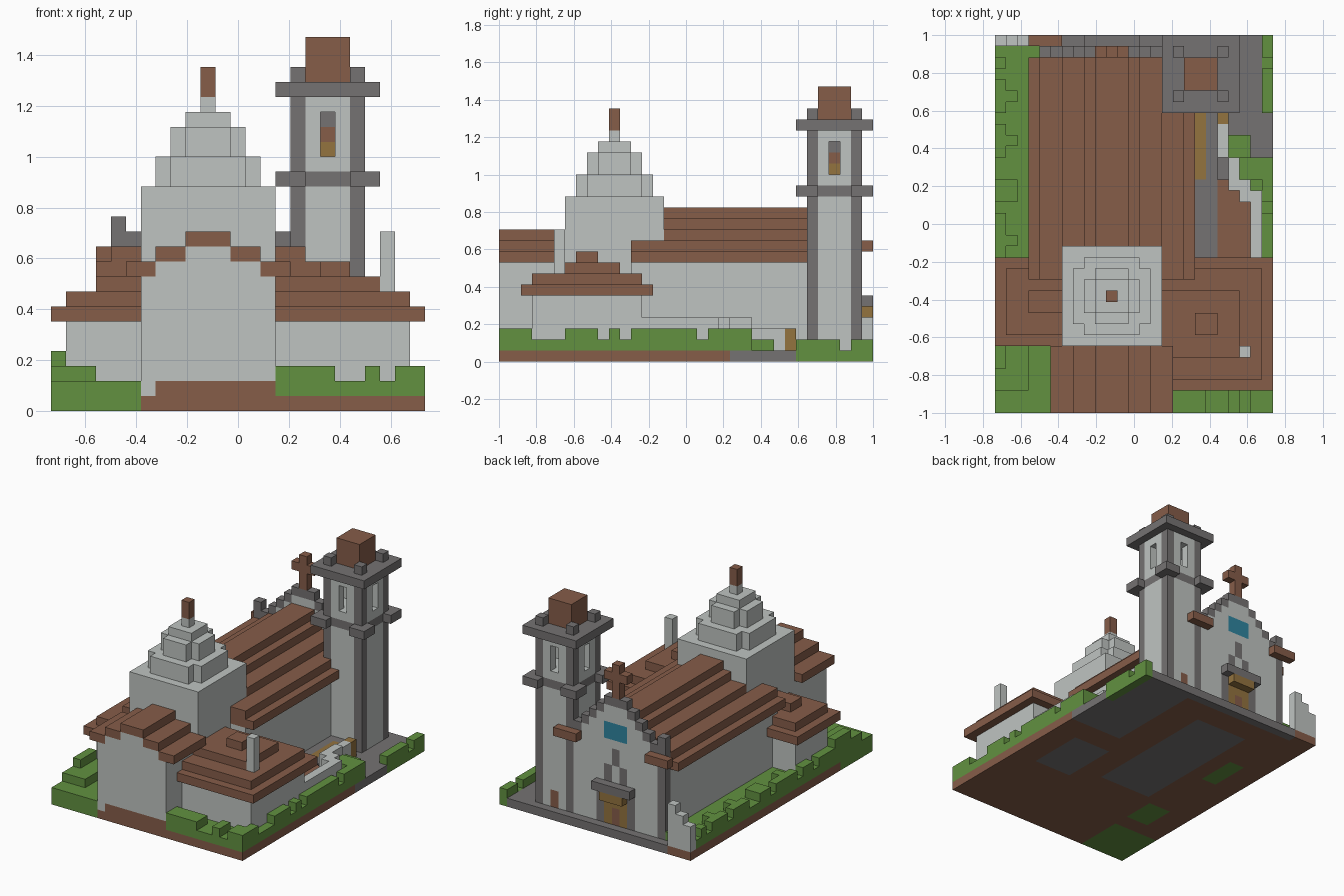
import bpy
import bmesh

cube = bpy.data.objects.get("Cube")
if cube:
    bpy.data.objects.remove(cube, do_unlink=True)

UNIT = 1 / 17                      # block size; the model is 25 x 34 x 25 blocks
COLOURS = {
    "plaster": "BFC4C1", "terracotta": "865D49", "stone": "757272",
    "grass": "629140", "ochre": "93733F", "blue_glass": "2F849F",
}


def linear(v):
    return v / 12.92 if v <= 0.04045 else ((v + 0.055) / 1.055) ** 2.4


def make_material(name, code):
    rgb = [linear(int(code[i:i + 2], 16) / 255) for i in (0, 2, 4)]
    mat = bpy.data.materials.new(name)
    mat.use_nodes = True
    mat.diffuse_color = (*rgb, 1)
    bsdf = mat.node_tree.nodes["Principled BSDF"]
    bsdf.inputs["Base Color"].default_value = (*rgb, 1)
    bsdf.inputs["Roughness"].default_value = 0.9
    return mat


MATS = {n: make_material(n, c) for n, c in COLOURS.items()}
grid = {}                          # block cell -> (part, colour)


def box(part, colour, xs, ys, zs):
    """Fill a block range; later parts replace earlier ones."""
    for x in range(*xs):
        for y in range(*ys):
            for z in range(*zs):
                grid[x, y, z] = (part, colour)


def clear(xs, ys, zs):
    for x in range(*xs):
        for y in range(*ys):
            for z in range(*zs):
                grid.pop((x, y, z), None)


def octagon(part, colour, xs, ys, zs):
    """Square tier with its corner blocks left out."""
    box(part, colour, (xs[0] + 1, xs[1] - 1), ys, zs)
    box(part, colour, xs, (ys[0] + 1, ys[1] - 1), zs)


# Ground slab with floors and lawns
box("ground", "terracotta", (0, 25), (0, 34), (0, 1))
box("ground", "stone", (7, 14), (13, 30), (0, 1))
box("ground", "stone", (17, 22), (11, 18), (0, 1))
box("ground", "stone", (18, 25), (21, 34), (0, 1))
box("ground", "stone", (3, 25), (33, 34), (0, 1))
box("ground", "grass", (0, 6), (0, 6), (0, 1))
box("ground", "grass", (3, 6), (8, 12), (0, 1))
box("ground", "grass", (3, 5), (20, 25), (0, 1))
box("ground", "terracotta", (6, 15), (0, 6), (0, 2))
box("lawn", "grass", (0, 6), (0, 7), (1, 2))
box("lawn", "grass", (0, 4), (6, 33), (1, 2))
box("lawn", "grass", (15, 25), (0, 20), (1, 2))

# Hedges with a notched top
box("hedge", "grass", (0, 3), (2, 7), (2, 3))
box("hedge", "grass", (0, 1), (4, 7), (3, 4))
for y0, y1 in ((7, 10), (11, 13), (14, 18), (19, 21), (23, 26), (27, 30), (31, 32)):
    box("hedge", "grass", (0, 1), (y0, y1), (2, 3))
for y0, y1 in ((9, 10), (15, 16), (19, 21), (24, 25), (28, 29)):
    box("hedge", "grass", (1, 2), (y0, y1), (2, 3))
for x0, x1 in ((15, 19), (21, 22), (23, 25)):
    box("hedge", "grass", (x0, x1), (0, 2), (2, 3))
for y0, y1 in ((0, 3), (6, 9), (10, 11), (12, 18), (19, 23)):
    box("hedge", "grass", (24, 25), (y0, y1), (1, 3))
box("hedge", "grass", (23, 25), (20, 23), (1, 2))
box("hedge", "grass", (22, 24), (21, 23), (1, 3))
box("hedge", "grass", (21, 23), (23, 25), (1, 2))
box("hedge", "grass", (24, 25), (27, 34), (0, 2))
clear((24, 25), (31, 32), (1, 2))

# Ruined yard walls, benches and paving
box("yard_floor", "terracotta", (20, 23), (14, 21), (1, 2))
box("yard_floor", "stone", (17, 20), (14, 28), (1, 2))
box("yard_floor", "ochre", (18, 19), (21, 27), (1, 2))
box("yard_wall", "plaster", (23, 24), (13, 20), (1, 4))
box("yard_wall", "plaster", (22, 23), (19, 21), (1, 4))
box("yard_wall", "plaster", (21, 22), (20, 23), (1, 4))
box("yard_wall", "plaster", (20, 21), (23, 26), (1, 3))
box("yard_gate", "ochre", (20, 21), (26, 27), (1, 3))
for x, top in ((0, 4), (1, 5), (2, 6)):
    box("corner_wall", "plaster", (x, x + 1), (33, 34), (1, top))

# Nave with its stepped roof
box("nave", "plaster", (4, 17), (12, 32), (1, 9))
for i, inset in enumerate((0, 1, 3, 5, 6)):
    box("nave_roof", "terracotta", (3 + inset, 18 - inset), (12, 32), (9 + i, 10 + i))

# Left and right wings with hipped stepped roofs
box("left_wing", "plaster", (1, 7), (7, 13), (1, 6))
for z, x, y in ((6, 0, 6), (7, 1, 7), (8, 3, 9)):
    box("left_wing_roof", "terracotta", (x, 7), (y, 20 - y), (z, z + 1))
box("right_wing", "plaster", (15, 24), (3, 13), (1, 6))
for z, x, y0, y1 in ((6, 25, 2, 14), (7, 24, 3, 13), (8, 22, 5, 11), (9, 20, 7, 9)):
    box("right_wing_roof", "terracotta", (15 if z < 9 else 18, x), (y0, y1), (z, z + 1))
box("chimney", "plaster", (22, 23), (5, 6), (8, 12))

# Front chancel with a stepped gable roof
box("chancel", "plaster", (6, 15), (0, 6), (2, 9))
box("chancel", "plaster", (6, 7), (0, 1), (1, 2))
box("chancel", "plaster", (7, 14), (0, 6), (9, 10))
box("chancel", "plaster", (9, 12), (0, 6), (10, 11))
for z, a, b in ((9, 5, 7), (10, 7, 9), (11, 9, 12)):
    box("chancel_roof", "terracotta", (a, b), (0, 6), (z, z + 1))
    box("chancel_roof", "terracotta", (21 - b, 21 - a), (0, 6), (z, z + 1))

# Crossing block, tiered dome and finial
box("crossing", "plaster", (6, 15), (6, 15), (1, 15))
octagon("dome", "plaster", (7, 14), (7, 14), (15, 17))
octagon("dome", "plaster", (8, 13), (8, 13), (17, 19))
box("dome", "plaster", (9, 12), (9, 12), (19, 20))
box("finial", "plaster", (10, 11), (10, 11), (20, 21))
box("finial", "terracotta", (10, 11), (10, 11), (21, 23))

# Rear facade: stepped gable, stone trim, window, door and cross
box("facade", "plaster", (4, 17), (32, 33), (1, 11))
for z, a in ((11, 5), (12, 6), (13, 7), (14, 8), (15, 9)):
    box("facade", "plaster", (a, 21 - a), (32, 33), (z, z + 1))
    for x in (a, 20 - a):
        box("gable_trim", "stone", (x, x + 1), (32, 33), (z, z + 1))
box("gable_trim", "stone", (9, 12), (32, 33), (15, 16))
for x in (4, 16):
    box("facade_pillar", "stone", (x, x + 1), (32, 33), (1, 13))
for x in (3, 15):
    box("facade_eave", "terracotta", (x, x + 3), (33, 34), (10, 11))
box("facade_window", "blue_glass", (9, 12), (32, 33), (11, 13))
box("niche", "stone", (9, 12), (32, 33), (6, 8))
box("niche", "stone", (10, 11), (32, 33), (8, 10))
box("niche", "plaster", (10, 11), (32, 33), (6, 8))
box("door_surround", "stone", (8, 13), (32, 33), (1, 5))
box("door", "ochre", (9, 12), (32, 33), (1, 5))
box("door", "terracotta", (10, 11), (32, 33), (1, 3))
box("balcony", "stone", (8, 13), (33, 34), (5, 6))
box("balcony", "ochre", (9, 12), (33, 34), (4, 5))
box("cross", "terracotta", (10, 11), (32, 33), (16, 20))
box("cross", "terracotta", (9, 12), (32, 33), (18, 19))

# Bell tower with corner pillars, open belfry and bell
box("tower", "plaster", (16, 21), (28, 33), (1, 22))
clear((17, 20), (29, 32), (17, 20))
clear((18, 19), (28, 33), (17, 20))
clear((16, 21), (30, 31), (17, 20))
for z, colour in ((17, "ochre"), (18, "terracotta"), (19, "stone")):
    box("bell", colour, (18, 19), (30, 31), (z, z + 1))
box("tower_band", "stone", (16, 21), (28, 33), (15, 16))
box("tower_cornice", "stone", (15, 22), (27, 34), (21, 22))
for i in (0, 4):
    for j in (0, 4):
        x, y = 16 + i, 28 + j
        box("tower_pillar", "stone", (x, x + 1), (y, y + 1), (1, 21))
        box("tower_merlon", "stone", (x, x + 1), (y, y + 1), (22, 23))
        cx, cy = (15 if i == 0 else 20), (27 if j == 0 else 32)
        box("tower_band", "stone", (cx, cx + 2), (cy, cy + 2), (15, 16))
box("tower_cap", "terracotta", (17, 20), (29, 32), (22, 25))
box("tower_door", "terracotta", (18, 19), (32, 33), (1, 3))


def build(part):
    """Mesh the exposed block faces of one part and merge flat areas."""
    bm = bmesh.new()
    verts, slots = {}, []
    for cell, (owner, colour) in grid.items():
        if owner != part:
            continue
        if colour not in slots:
            slots.append(colour)
        for axis in range(3):
            for side in (0, 1):
                near = list(cell)
                near[axis] += 2 * side - 1
                if tuple(near) in grid:
                    continue
                ring = []
                for u, v in ((0, 0), (1, 0), (1, 1), (0, 1)):
                    p = list(cell)
                    p[axis] += side
                    p[(axis + 1) % 3] += u
                    p[(axis + 2) % 3] += v
                    p = tuple(p)
                    if p not in verts:
                        verts[p] = bm.verts.new(((p[0] - 12.5) * UNIT, (p[1] - 17) * UNIT, p[2] * UNIT))
                    ring.append(verts[p])
                face = bm.faces.new(ring if side else ring[::-1])
                face.material_index = slots.index(colour)
    bmesh.ops.dissolve_limit(bm, angle_limit=0.01, verts=bm.verts[:], edges=bm.edges[:],
                             delimit={"MATERIAL"})
    mesh = bpy.data.meshes.new(part)
    bm.to_mesh(mesh)
    bm.free()
    for colour in slots:
        mesh.materials.append(MATS[colour])
    bpy.context.scene.collection.objects.link(bpy.data.objects.new(part, mesh))


for part in dict.fromkeys(owner for owner, _ in grid.values()):
    build(part)
